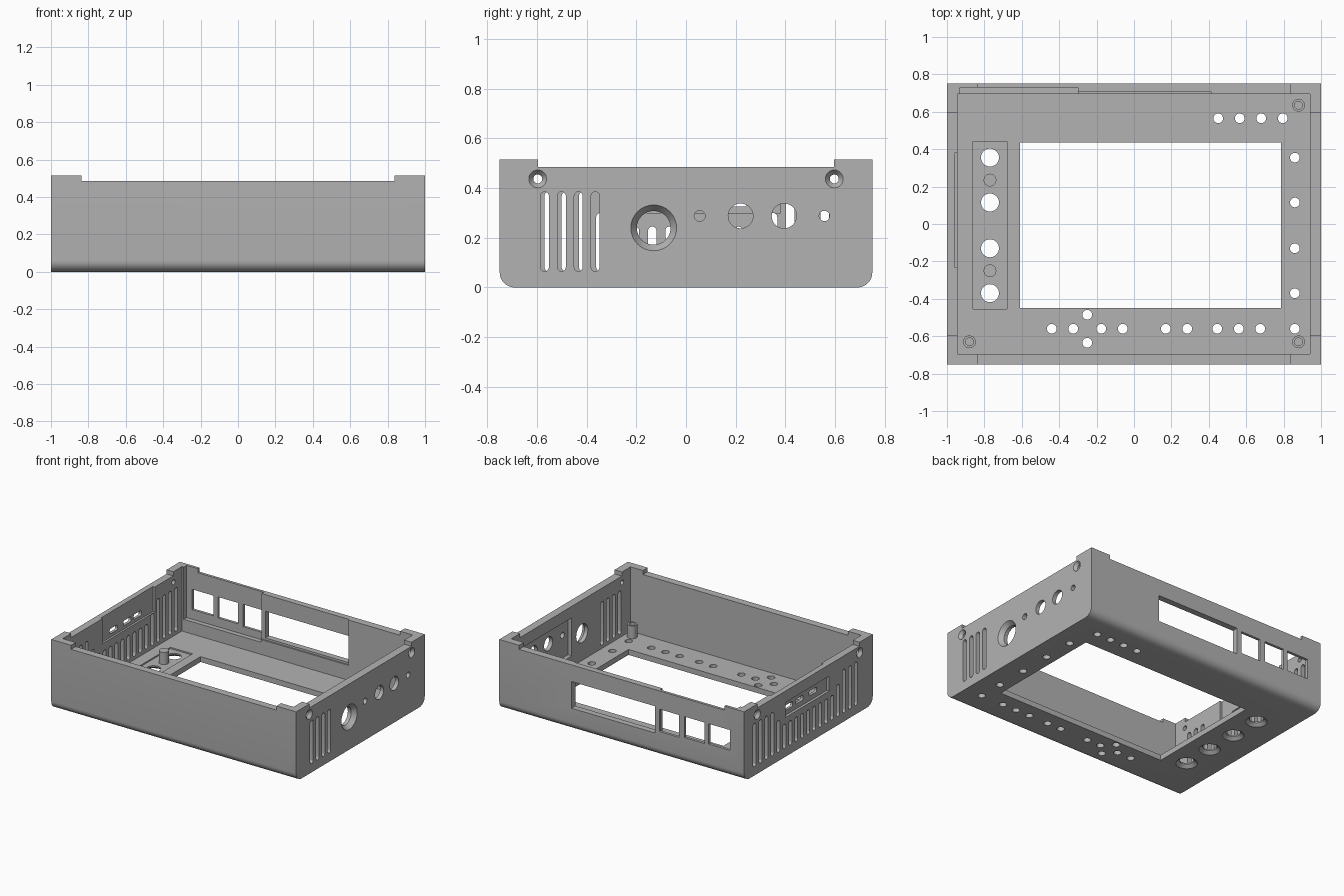
import bpy, bmesh, math

if "Cube" in bpy.data.objects:
    bpy.data.objects.remove(bpy.data.objects["Cube"], do_unlink=True)

grey = bpy.data.materials.new("case_grey")
grey.use_nodes = True
grey.diffuse_color = (0.45, 0.45, 0.45, 1)
grey.node_tree.nodes["Principled BSDF"].inputs["Base Color"].default_value = (0.45, 0.45, 0.45, 1)


def outline(u0, u1, v0, v1, r=0.0, steps=8):
    """Rectangle profile with optional rounded corners."""
    if r == 0:
        return [(u0, v0), (u1, v0), (u1, v1), (u0, v1)]
    pts = []
    corners = ((u1 - r, v1 - r), (u0 + r, v1 - r), (u0 + r, v0 + r), (u1 - r, v0 + r))
    for quarter, (cu, cv) in enumerate(corners):
        for i in range(steps + 1):
            a = math.pi / 2 * (quarter + i / steps)
            p = (cu + r * math.cos(a), cv + r * math.sin(a))
            if not pts or math.dist(p, pts[-1]) > 1e-5:
                pts.append(p)
    if math.dist(pts[0], pts[-1]) < 1e-5:
        pts.pop()
    return pts


def circle(u, v, r, n=32):
    return [(u + r * math.cos(math.tau * i / n), v + r * math.sin(math.tau * i / n)) for i in range(n)]


def place(axis, u, v, t):
    return {"x": (t, u, v), "y": (u, t, v), "z": (u, v, t)}[axis]


def loft(bm, axis, start, end, lo, hi):
    """Closed solid between two matching profiles."""
    a = [bm.verts.new(place(axis, u, v, lo)) for u, v in start]
    b = [bm.verts.new(place(axis, u, v, hi)) for u, v in end]
    faces = [bm.faces.new(a), bm.faces.new(b)]
    for i in range(len(a)):
        j = (i + 1) % len(a)
        faces.append(bm.faces.new((a[i], a[j], b[j], b[i])))
    bmesh.ops.recalc_face_normals(bm, faces=faces)


def solid(name, parts):
    """Each part is (axis, profile, lo, hi) or (axis, profile, lo, hi, end profile)."""
    bm = bmesh.new()
    for axis, prof, lo, hi, *end in parts:
        loft(bm, axis, prof, end[0] if end else prof, lo, hi)
    mesh = bpy.data.meshes.new(name)
    bm.to_mesh(mesh)
    bm.free()
    obj = bpy.data.objects.new(name, mesh)
    obj.data.materials.append(grey)
    bpy.context.scene.collection.objects.link(obj)
    return obj


def activate(obj):
    bpy.ops.object.select_all(action="DESELECT")
    obj.select_set(True)
    bpy.context.view_layer.objects.active = obj


def carve(obj, parts):
    cutter = solid("cutter", parts)
    cutter.hide_render = True
    mod = obj.modifiers.new("carve", "BOOLEAN")
    mod.operation, mod.solver, mod.object = "DIFFERENCE", "EXACT", cutter
    activate(obj)
    bpy.ops.object.modifier_apply(modifier=mod.name)
    bpy.data.objects.remove(cutter, do_unlink=True)


def box(x0, x1, y0, y1, z0, z1):
    return ("z", outline(x0, x1, y0, y1), z0, z1)


FLOOR = 0.04
WALL_R, WALL_L = (0.85, 1.1), (-1.1, -0.85)

# Case shell: rounded long bottom edges, hollow inside
lower = [p for p in outline(-0.75, 0.75, 0, 0.3, 0.06) if p[1] < 0.1]
profile = lower + [(0.75, 0.515), (-0.75, 0.515)]
case = solid("case_shell", [("x", profile, -1, 1)])
carve(case, [box(-0.945, 0.94, -0.695, 0.695, FLOOR, 0.8)])

# Lowered rim leaves raised corners
carve(case, [box(-0.838, 0.838, -1, 1, 0.485, 0.8)])
carve(case, [box(-1.2, 1.2, -0.595, 0.595, 0.485, 0.8)])

# Thinned wall areas for ports, and the shallow floor panel
carve(case, [
    box(-0.93, -0.3, 0.6, 0.73, 0.13, 0.8),
    box(-0.96, -0.8, -0.23, 0.38, 0.3, 0.8),
    box(0.85, 0.97, -0.01, 0.62, 0.12, 0.4),
    box(-0.86, -0.68, -0.455, 0.44, 0.03, 0.2),
])
carve(case, [
    box(-0.31, 0.415, 0.6, 0.705, 0.15, 0.8),
    box(-1.1, -0.98, -0.24, 0.27, 0.29, 0.4),
])

# Display opening and back wall port openings
carve(case, [
    box(-0.61, 0.785, -0.45, 0.435, -0.2, 0.2),
    box(-0.27, 0.41, 0.6, 0.9, 0.165, 0.362),
    box(-0.47, -0.307, 0.6, 0.9, 0.185, 0.35),
    box(-0.675, -0.513, 0.6, 0.9, 0.195, 0.35),
    box(-0.885, -0.71, 0.6, 0.9, 0.2, 0.35),
])

# Floor holes
small = [(x, 0.565) for x in (0.45, 0.565, 0.68, 0.795)]
small += [(0.86, y) for y in (0.355, 0.115, -0.13, -0.37, -0.56)]
small += [(x, -0.56) for x in (-0.44, -0.325, -0.175, -0.06, 0.17, 0.285, 0.445, 0.56, 0.675)]
small += [(-0.25, -0.485), (-0.25, -0.635)]
large = [(-0.77, y) for y in (0.355, 0.115, -0.13, -0.37)]
carve(case, [("z", circle(x, y, 0.026, 24), -0.1, 0.2) for x, y in small]
      + [("z", circle(x, y, 0.048), -0.1, 0.2) for x, y in large])
carve(case, [("z", circle(x, y, 0.079), -0.005, 0.02, circle(x, y, 0.048)) for x, y in large])

# Vent slots in both side walls
vents = []
for k in range(4):
    y = -0.569 + 0.068 * k
    vents.append(("x", outline(y - 0.017, y + 0.017, 0.065, 0.385, 0.0169), *WALL_R))
for k in range(18):
    y = -0.553 + 0.0695 * k
    top = 0.385 if k < 3 or k > 13 else 0.3 if k in (3, 13) else 0.245
    vents.append(("x", outline(y - 0.017, y + 0.017, 0.065, top, 0.0169), *WALL_L))
carve(case, vents)

# Side connector holes and screw holes
holes = [(-0.13, 0.24, 0.068), (0.055, 0.288, 0.022), (0.22, 0.288, 0.05),
         (0.395, 0.288, 0.05), (0.557, 0.288, 0.021)]
sides = [("x", circle(y, z, r), *WALL_R) for y, z, r in holes]
for y in (-0.08, 0.08, 0.2):
    sides.append(("x", outline(y - 0.045, y + 0.045, 0.325, 0.362, 0.012, 4), *WALL_L))
sinks = [("x", circle(-0.13, 0.24, 0.066), 0.965, 1.005, circle(-0.13, 0.24, 0.096))]
for y in (-0.597, 0.597):
    for wall, side in ((WALL_R, 1), (WALL_L, -1)):
        sides.append(("x", circle(y, 0.437, 0.018, 24), *wall))
        sinks.append(("x", circle(y, 0.437, 0.016, 24), side * 0.975, side * 1.005,
                      circle(y, 0.437, 0.04, 24)))
carve(case, sides)
carve(case, sinks)

# Hollow screw posts in three corners
parts = [case]
for label, x, y in (("front_right", -0.88, -0.63), ("front_left", 0.88, -0.63), ("back_left", 0.88, 0.635)):
    post = solid("screw_post_" + label, [("z", circle(x, y, 0.034), 0.02, 0.135)])
    carve(post, [("z", circle(x, y, 0.021), 0.05, 0.3)])
    parts.append(post)

# Solid pegs on the floor panel
for label, y in (("front", -0.25), ("back", 0.235)):
    parts.append(solid("panel_peg_" + label, [("z", circle(-0.77, y, 0.034), 0.02, 0.12)]))

for obj in parts:
    activate(obj)
    bpy.ops.object.shade_smooth_by_angle(angle=math.radians(30))
